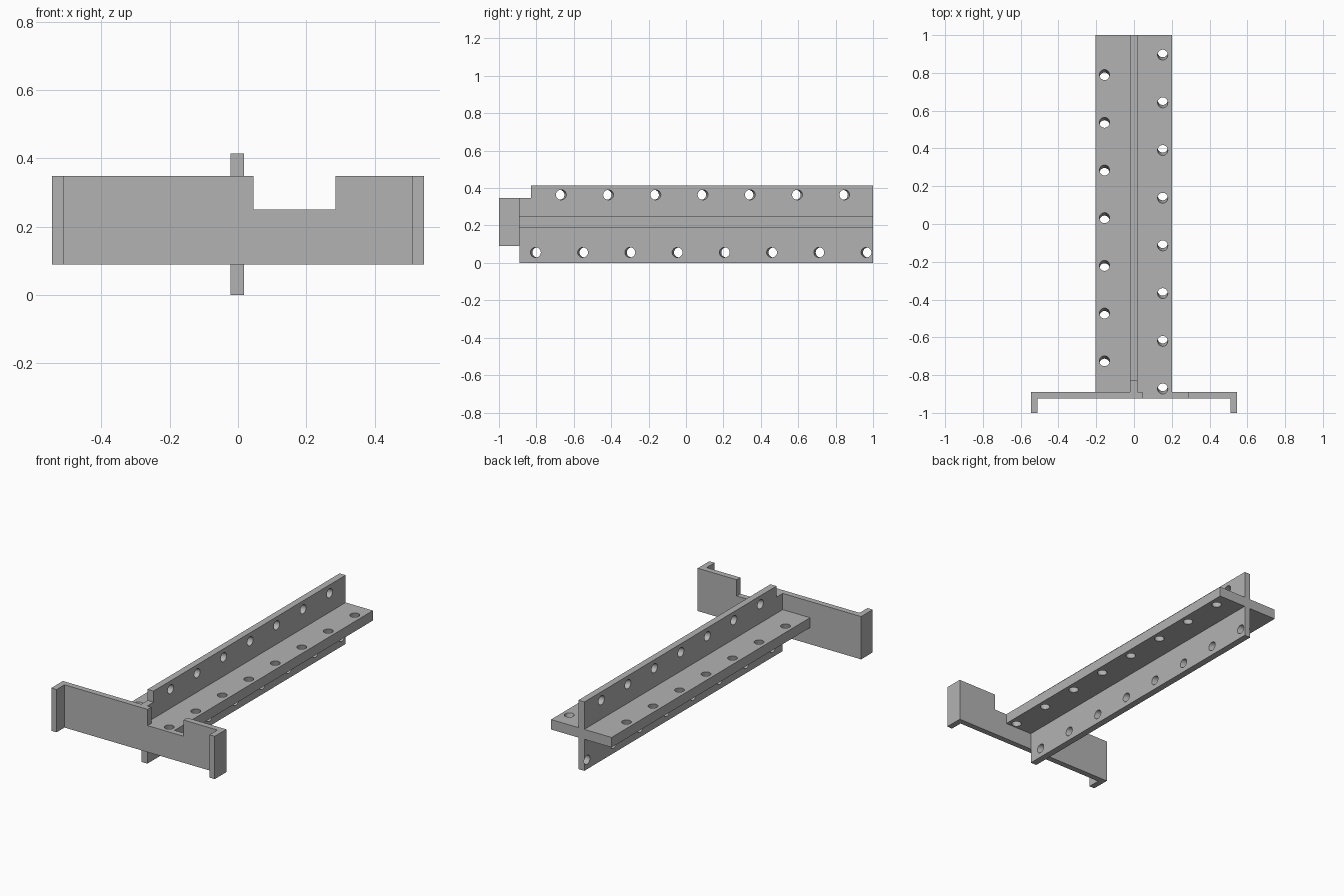
import bpy, bmesh, math
from mathutils import Matrix, Vector

cube = bpy.data.objects.get("Cube")
if cube:
    bpy.data.objects.remove(cube, do_unlink=True)

grey = bpy.data.materials.new("plain grey")
grey.use_nodes = True
colour = (0.45, 0.45, 0.45, 1)
grey.diffuse_color = colour
grey.node_tree.nodes["Principled BSDF"].inputs["Base Color"].default_value = colour


def finish(name, bm):
    bmesh.ops.recalc_face_normals(bm, faces=bm.faces)
    mesh = bpy.data.meshes.new(name)
    bm.to_mesh(mesh)
    bm.free()
    mesh.materials.append(grey)
    obj = bpy.data.objects.new(name, mesh)
    bpy.context.collection.objects.link(obj)
    return obj


def extrude(name, outline, to_3d, depth):
    """Extrude a flat outline; to_3d places its two coordinates in space."""
    bm = bmesh.new()
    face = bm.faces.new([bm.verts.new(to_3d(a, b)) for a, b in outline])
    new = bmesh.ops.extrude_face_region(bm, geom=[face])["geom"]
    moved = [v for v in new if isinstance(v, bmesh.types.BMVert)]
    bmesh.ops.translate(bm, verts=moved, vec=depth)
    return finish(name, bm)


def combine(target, other, operation):
    mod = target.modifiers.new(operation.title(), 'BOOLEAN')
    mod.operation = operation
    mod.solver = 'EXACT'
    mod.object = other
    bpy.context.view_layer.objects.active = target
    bpy.ops.object.modifier_apply(modifier=mod.name)
    bpy.data.objects.remove(other, do_unlink=True)


AXIS_X, AXIS_Z = -0.002, 0.21
WEB, WING, BACK = 0.02, 0.202, -0.91   # half widths, and a start inside the plate

# Bracket seen from above: plate with two forward lips
bracket_outline = [(-0.545, -0.89), (-0.545, -1), (-0.51, -1), (-0.51, -0.925),
                   (0.51, -0.925), (0.51, -1), (0.545, -1), (0.545, -0.89)]
frame = extrude("crossed_rail_and_bracket", bracket_outline,
                lambda x, y: (x, y, 0.09), (0, 0, 0.258))

# Notch in the top of the plate
notch = extrude("notch_cutter", [(0.045, 0.25), (0.285, 0.25), (0.285, 0.5), (0.045, 0.5)],
                lambda x, z: (x, -0.95, z), (0, 0.1, 0))
combine(frame, notch, 'DIFFERENCE')

# Flat wings
wings = extrude("wings", [(-WING, 0.19), (WING, 0.19), (WING, 0.25), (-WING, 0.25)],
                lambda x, z: (x + AXIS_X, BACK, z), (0, 1 - BACK, 0))
combine(frame, wings, 'UNION')

# Upright web, stepped at the bracket end
web_outline = [(-0.89, 0), (1, 0), (1, 0.415), (-0.83, 0.415), (-0.83, 0.348),
               (BACK, 0.348), (BACK, 0.09), (-0.89, 0.09)]
web = extrude("upright_web", web_outline,
              lambda y, z: (AXIS_X - WEB, y, z), (2 * WEB, 0, 0))
combine(frame, web, 'UNION')

# Winding holes follow a helix, four to a turn, each tilted along its tangent
RADIUS, PITCH = 0.154, 0.2525
bm = bmesh.new()
for i in range(30):
    turn = -i * math.pi / 2
    c, s = math.cos(turn), math.sin(turn)
    centre = Vector((AXIS_X + RADIUS * c, -0.862 + i * PITCH / 4, AXIS_Z + RADIUS * s))
    tangent = Vector((s, PITCH / (2 * math.pi * RADIUS), -c))
    spin = Vector((0, 0, 1)).rotation_difference(tangent).to_matrix().to_4x4()
    bmesh.ops.create_cone(bm, cap_ends=True, segments=24, radius1=0.027, radius2=0.027,
                          depth=0.12, matrix=Matrix.Translation(centre) @ spin)
combine(frame, finish("hole_cutter", bm), 'DIFFERENCE')

# Smooth the hole walls, keep the edges sharp
bpy.ops.object.select_all(action='DESELECT')
frame.select_set(True)
bpy.context.view_layer.objects.active = frame
bpy.ops.object.shade_smooth_by_angle(angle=math.radians(30))
